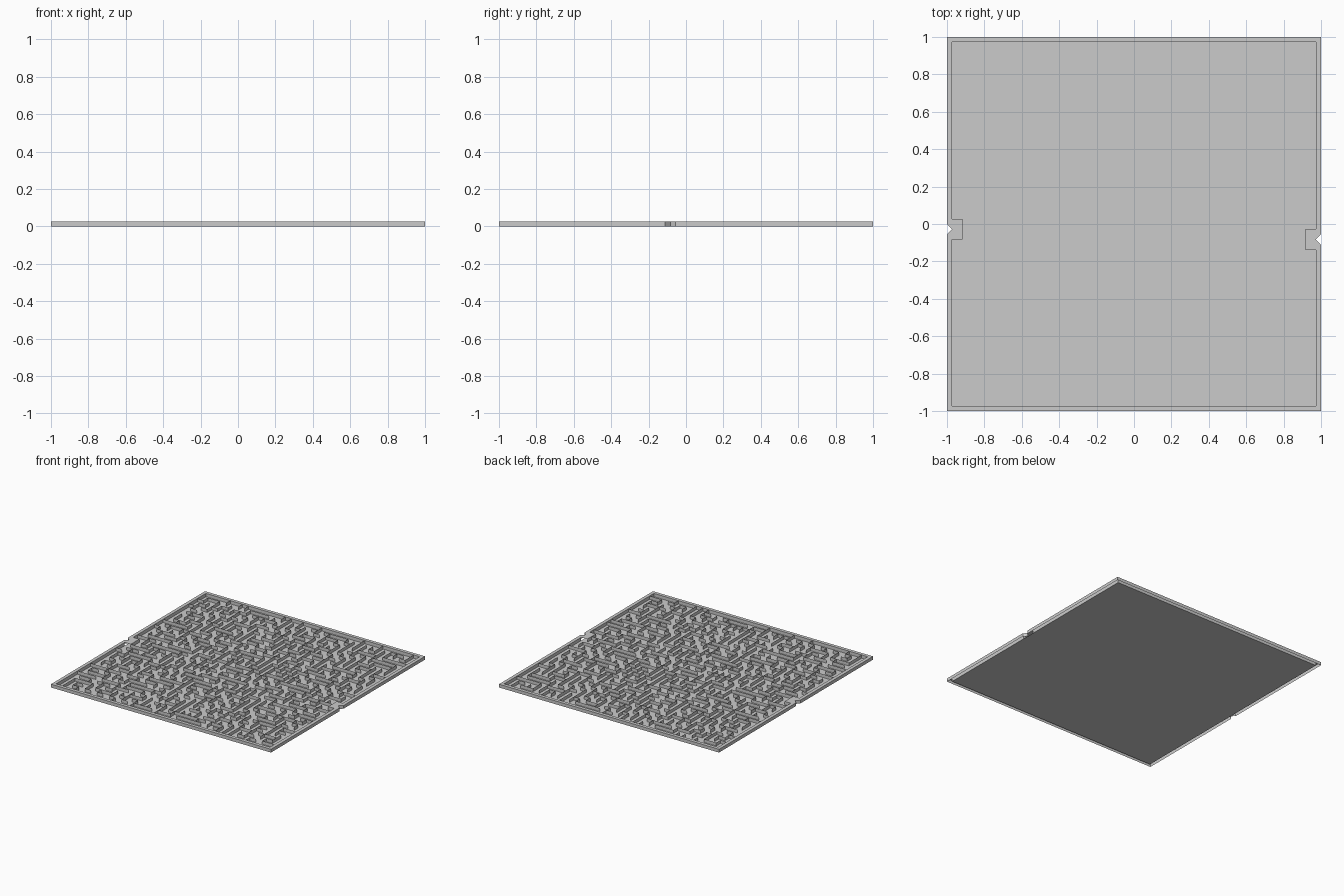
import bpy, bmesh, random

if "Cube" in bpy.data.objects:
    bpy.data.objects.remove(bpy.data.objects["Cube"])

random.seed(7)
N = 35                 # maze cells per side
C = 1 / 18             # cell size
A = N * C / 2          # inner edge of the rim
B = A - C              # inner edge of the gate blocks
H = 0.027              # wall height
YL, YR = -C / 2, -1.5 * C   # gate centres, left and right


def make_object(name, bm):
    me = bpy.data.meshes.new(name)
    bm.to_mesh(me)
    bm.free()
    ob = bpy.data.objects.new(name, me)
    bpy.context.collection.objects.link(ob)
    return ob


# Rim: two raised, hollow halves with a V-shaped notch at each gate
def rim_half(name, yl, yr, sign):
    pts = [(-A, yl), (-1, yl + C / 2), (-1, 1), (1, 1), (1, yr + C / 2),
           (A, yr), (B, yr), (B, yr + C), (A, yr + C), (A, A),
           (-A, A), (-A, yl + C), (-B, yl + C), (-B, yl)]
    pts = [(sign * x, sign * y) for x, y in reversed(pts)]
    bm = bmesh.new()
    top = [bm.verts.new((x, y, H)) for x, y in pts]
    low = [bm.verts.new((x, y, 0)) for x, y in pts]
    bm.faces.new(top)
    n = len(pts)
    for i in range(n):
        j = (i + 1) % n
        seam = pts[i][1] == pts[j][1] and abs(pts[i][1]) < 0.1 \
            and sign * pts[i][1] in (yl, yr)
        if not seam:
            bm.faces.new((low[i], low[j], top[j], top[i]))
    make_object(name, bm)


rim_half("back_rim", YL, YR, 1)
rim_half("front_rim", -YR, -YL, -1)

# Floor sheet
bm = bmesh.new()
bm.faces.new([bm.verts.new((x, y, 0)) for x, y in
              ((-A, -A), (A, -A), (A, A), (-A, A))])
make_object("maze_floor", bm)

# Carve the passages with a growing tree
blocked = {(0, 16), (0, 17), (N - 1, 15), (N - 1, 16)}
seen, open_pairs, active = {(17, 17)}, set(), [(17, 17)]
while active:
    k = -1 if random.random() < 0.75 else random.randrange(len(active))
    x, y = active[k]
    steps = [(x + dx, y + dy) for dx, dy in ((1, 0), (-1, 0), (0, 1), (0, -1))]
    steps = [p for p in steps if 0 <= p[0] < N and 0 <= p[1] < N
             and p not in seen and p not in blocked]
    if not steps:
        active.pop(k)
        continue
    p = random.choice(steps)
    seen.add(p)
    active.append(p)
    open_pairs.add(frozenset(((x, y), p)))

# Maze walls: thin upright sheets along the closed cell borders
bm = bmesh.new()


def wall(x0, y0, x1, y1):
    bm.faces.new([bm.verts.new(v) for v in
                  ((x0, y0, 0), (x1, y1, 0), (x1, y1, H), (x0, y0, H))])


for i in range(N):
    for j in range(N):
        x, y = -A + i * C, -A + j * C
        for nb, line in (((i + 1, j), (x + C, y, x + C, y + C)),
                         ((i, j + 1), (x, y + C, x + C, y + C))):
            if max(nb) < N and (i, j) not in blocked and nb not in blocked \
                    and frozenset(((i, j), nb)) not in open_pairs:
                wall(*line)
bmesh.ops.remove_doubles(bm, verts=bm.verts, dist=0.0005)
make_object("maze_walls", bm)
